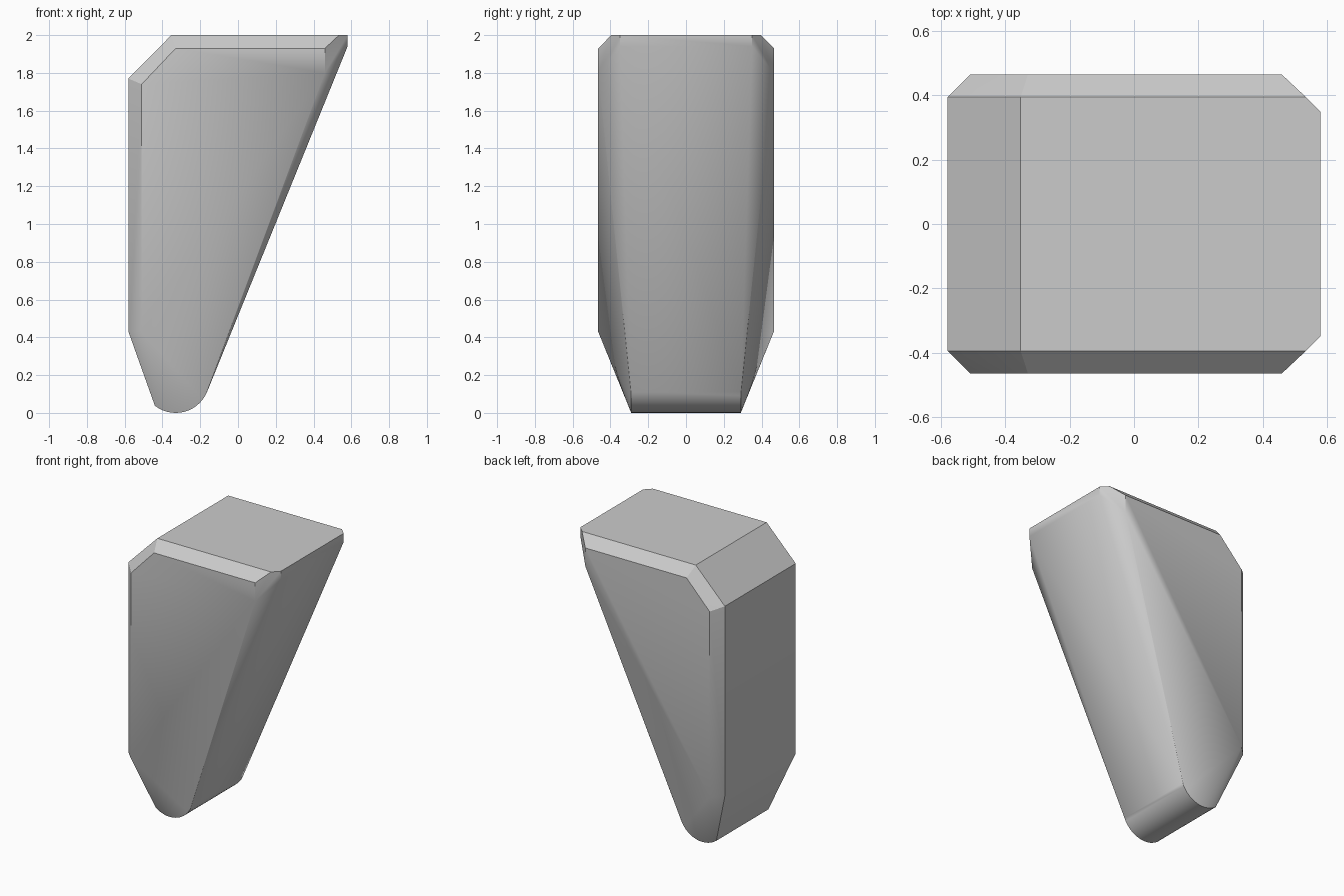
import bpy, bmesh, math

cube = bpy.data.objects.get("Cube")
if cube:
    bpy.data.objects.remove(cube, do_unlink=True)

grey = bpy.data.materials.new("plain_grey")
grey.use_nodes = True
colour = (0.6, 0.6, 0.6, 1)
grey.diffuse_color = colour
grey.node_tree.nodes["Principled BSDF"].inputs["Base Color"].default_value = colour

# Chamfered outline on the flat sides (x, z), with its half width
WIDE = 0.465
flat_side = [(-0.51, 0.43), (-0.51, 1.74), (-0.33, 1.93), (0.46, 1.93), (0.46, 1.8)]
# Outer outline of back and top, with its half width
RIM = 0.395
rim = [(-0.58, 0.43), (-0.58, 1.77), (-0.353, 2.0), (0.535, 2.0)]
# Blunt upper tip of the slanted face
TIP = 0.35
tip = [(0.58, 2.0), (0.58, 1.94)]
# Rounded foot
FOOT, RADIUS, STEPS = 0.29, 0.18, 14
start, end = math.radians(-37.7), math.radians(67.4)
foot = []
for i in range(STEPS + 1):
    a = start + (end - start) * i / STEPS
    foot.append((-0.33 + RADIUS * math.sin(a), RADIUS * (1 - math.cos(a))))

# Mirror every outline to both sides and wrap them in one solid
bm = bmesh.new()
for half_width, outline in ((WIDE, flat_side), (RIM, rim), (TIP, tip), (FOOT, foot)):
    for x, z in outline:
        for side in (-1, 1):
            bm.verts.new((x, side * half_width, z))
bmesh.ops.convex_hull(bm, input=bm.verts[:])
loose = [v for v in bm.verts if not v.link_faces]
bmesh.ops.delete(bm, geom=loose, context="VERTS")
bmesh.ops.dissolve_limit(bm, angle_limit=math.radians(1), verts=bm.verts[:], edges=bm.edges[:])
bmesh.ops.recalc_face_normals(bm, faces=bm.faces[:])

mesh = bpy.data.meshes.new("tapered_block")
bm.to_mesh(mesh)
bm.free()
mesh.materials.append(grey)
block = bpy.data.objects.new("tapered_block", mesh)
bpy.context.collection.objects.link(block)

# Smooth the gentle bends, keep the chamfers crisp
bpy.ops.object.select_all(action="DESELECT")
block.select_set(True)
bpy.context.view_layer.objects.active = block
bpy.ops.object.shade_smooth_by_angle(angle=math.radians(30))
